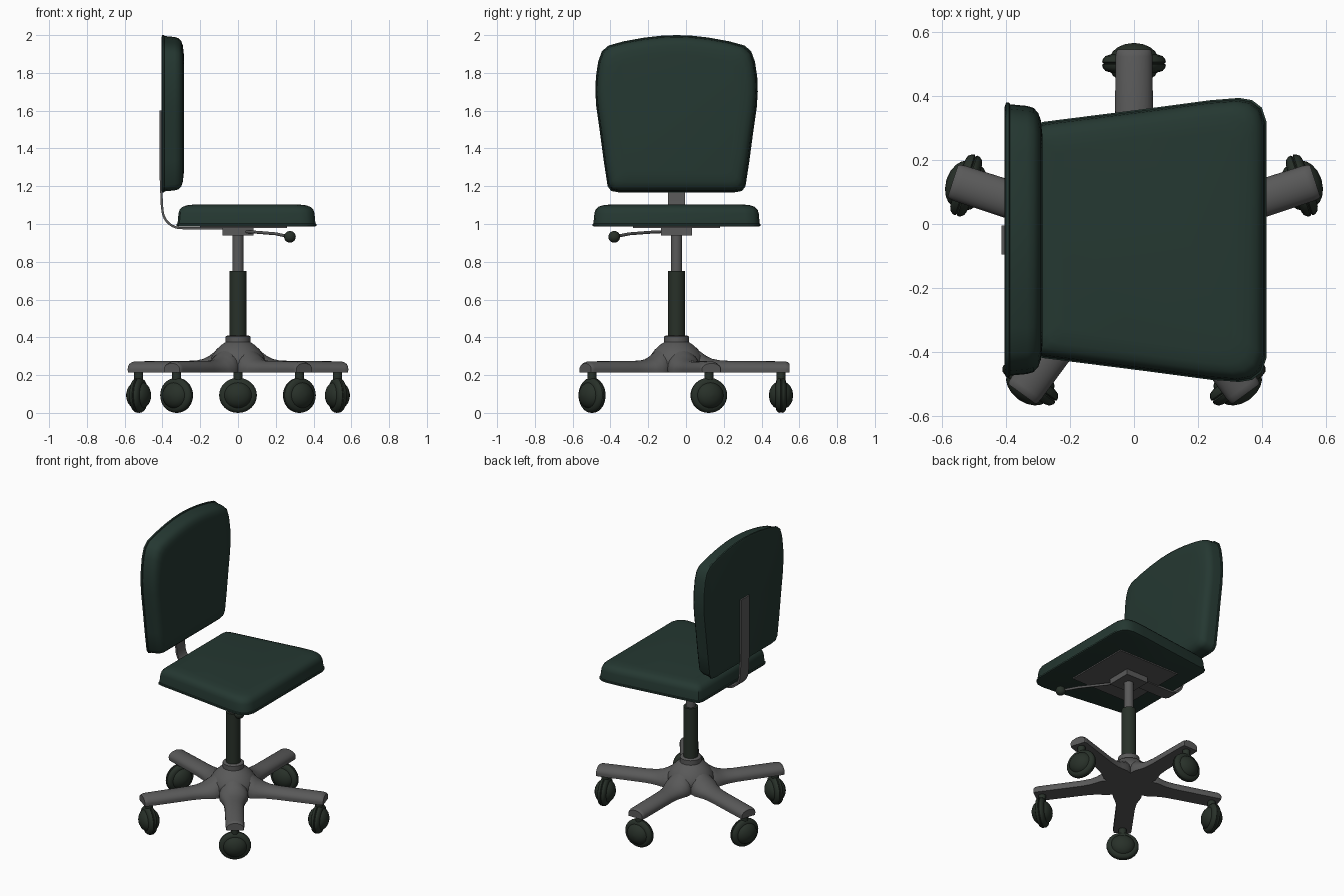
import bpy, bmesh, math
from mathutils import Matrix, Vector

if "Cube" in bpy.data.objects:
    bpy.data.objects.remove(bpy.data.objects["Cube"])

CY = -0.05  # the chair's centre line in y


def material(name, rgb):
    m = bpy.data.materials.new(name)
    m.diffuse_color = (*rgb, 1)
    m.use_nodes = True
    m.node_tree.nodes["Principled BSDF"].inputs["Base Color"].default_value = m.diffuse_color
    return m


GREEN = material("dark green fabric", (0.018, 0.039, 0.031))
PLASTIC = material("dark plastic", (0.021, 0.030, 0.022))
METAL = material("grey metal", (0.1, 0.1, 0.1))


def finish(name, bm, mat, angle=40):
    bmesh.ops.recalc_face_normals(bm, faces=bm.faces)
    me = bpy.data.meshes.new(name)
    bm.to_mesh(me)
    bm.free()
    ob = bpy.data.objects.new(name, me)
    bpy.context.collection.objects.link(ob)
    me.materials.append(mat)
    bpy.ops.object.select_all(action='DESELECT')
    ob.select_set(True)
    bpy.context.view_layer.objects.active = ob
    bpy.ops.object.shade_smooth_by_angle(angle=math.radians(angle))
    return ob


def loft(rings):
    """Closed solid through rings of equal point count."""
    bm = bmesh.new()
    vs = [[bm.verts.new(p) for p in r] for r in rings]
    n = len(vs[0])
    for a, b in zip(vs, vs[1:]):
        for i in range(n):
            j = (i + 1) % n
            bm.faces.new((a[i], a[j], b[j], b[i]))
    bm.faces.new(vs[0])
    bm.faces.new(vs[-1])
    return bm


def lathe(name, profile, mat, matrix, n=32, angle=40):
    rings = [[matrix @ Vector((r * math.cos(2 * math.pi * i / n), r * math.sin(2 * math.pi * i / n), z))
              for i in range(n)] for r, z in profile]
    return finish(name, loft(rings), mat, angle)


def box(name, size, loc, mat):
    bm = bmesh.new()
    bmesh.ops.create_cube(bm, size=1, matrix=Matrix.Translation(loc) @ Matrix.Diagonal((*size, 1)))
    return finish(name, bm, mat)


def cushion(name, half, layers, place):
    """half: outline points (w, l) with w >= 0, mirrored; layers: (height, inset)."""
    outline = half + [(-w, l) for w, l in reversed(half) if w > 0]
    ls = [l for _, l in outline]
    mid, hl = (max(ls) + min(ls)) / 2, (max(ls) - min(ls)) / 2
    hw = max(w for w, _ in half)
    rings = [[place(w * (1 - d / hw), mid + (l - mid) * (1 - d / hl), h) for w, l in outline]
             for h, d in layers]
    return finish(name, loft(rings), GREEN, 50)


# cushions: a thin lip around the shell, then a rounded pad
seat_half = [(0, -0.325), (0.33, -0.325), (0.36, -0.315), (0.37, -0.285), (0.41, 0.03), (0.438, 0.24),
             (0.445, 0.33), (0.438, 0.37), (0.415, 0.4), (0.37, 0.415), (0, 0.415)]
pad = [(0, 0.012), (0.004, 0), (0.014, 0), (0.017, 0.005), (0.07, 0.010), (0.09, 0.016),
       (0.105, 0.032), (0.113, 0.055), (0.118, 0.1)]
cushion("seat", seat_half, pad, lambda w, l, h: (l, CY + w, 0.986 + h))

back_half = [(0, 1.168), (0.31, 1.168), (0.347, 1.175), (0.365, 1.2), (0.385, 1.33), (0.405, 1.48),
             (0.425, 1.62), (0.43, 1.70), (0.427, 1.78), (0.415, 1.86), (0.395, 1.915), (0.36, 1.945),
             (0.28, 1.967), (0.17, 1.987), (0.08, 1.997), (0, 2.0)]
cushion("backrest", back_half, pad, lambda w, l, h: (-0.405 + h, CY + w, l))

# back support strip, bent from under the seat up behind the backrest
path = [(-0.08, 0.978), (-0.29, 0.978)]
path += [(-0.30 - 0.1 * math.sin(a), 1.078 - 0.1 * math.cos(a))
         for a in [math.radians(10 * k) for k in range(1, 9)]]
path += [(-0.403, 1.10), (-0.409, 1.25), (-0.409, 1.60)]
rings = []
for i, p in enumerate(path):
    a, b = Vector(path[max(i - 1, 0)]), Vector(path[min(i + 1, len(path) - 1)])
    t = (b - a).normalized() * 0.006
    rings.append([(p[0] - s * t.y, CY + y, p[1] + s * t.x)
                  for s, y in ((1, -0.045), (1, 0.045), (-1, 0.045), (-1, -0.045))])
finish("back_support", loft(rings), METAL)

# under-seat plate and mounting block
box("seat_plate", (0.46, 0.46, 0.012), (0.03, CY, 0.984), METAL)
box("seat_mount", (0.165, 0.165, 0.046), (0, CY, 0.963), METAL)

# height lever with ball knob
lever = [Vector(p) for p in ((-0.02, CY, 0.962), (0.09, -0.18, 0.957), (0.2, -0.30, 0.948), (0.275, -0.38, 0.932))]
for i, (a, b) in enumerate(zip(lever, lever[1:])):
    m = Matrix.Translation(a) @ (b - a).to_track_quat('Z', 'Y').to_matrix().to_4x4()
    lathe(f"lever_rod_{i + 1}", [(0.008, 0), (0.008, (b - a).length + 0.003)], METAL, m, 10)
bm = bmesh.new()
bmesh.ops.create_uvsphere(bm, u_segments=20, v_segments=12, radius=0.031, matrix=Matrix.Translation(lever[-1]))
finish("lever_knob", bm, PLASTIC)

# gas column
centre = Matrix.Translation((0, CY, 0))
lathe("column_sleeve", [(0.045, 0.39), (0.045, 0.75)], PLASTIC, centre)
lathe("column_piston", [(0.030, 0.74), (0.030, 0.96)], METAL, centre)

# star base: domed hub and five arms
lathe("base_hub", [(0.13, 0.216), (0.15, 0.26), (0.14, 0.30), (0.115, 0.335), (0.088, 0.36), (0.066, 0.374),
                   (0.066, 0.405), (0.055, 0.41)], METAL, centre)
# arm sections: distance from centre, half width, top height
sections = [(0.0, 0.05, 0.36), (0.07, 0.07, 0.355), (0.12, 0.09, 0.328), (0.155, 0.09, 0.303), (0.19, 0.078, 0.286),
            (0.23, 0.066, 0.278), (0.29, 0.06, 0.275), (0.575, 0.058, 0.273), (0.59, 0.056, 0.268),
            (0.597, 0.052, 0.262)]
# caster half profile: radius, distance along the axle
wheel = [(0.004, 0.064), (0.03, 0.060), (0.052, 0.050), (0.066, 0.038), (0.072, 0.028), (0.078, 0.027),
         (0.090, 0.023), (0.098, 0.013), (0.100, 0.004), (0.094, 0.0)]
wheel += [(r, -z) for r, z in reversed(wheel[:-1])]

for k in range(5):
    turn = centre @ Matrix.Rotation(math.radians(90 + 72 * k), 4, 'Z')
    rings = []
    for r, w, top in sections:
        arch = [(w * math.cos(math.pi * i / 12), 0.232 + (top - 0.232) * math.sin(math.pi * i / 12))
                for i in range(13)]
        rings.append([turn @ Vector((r, y, z)) for y, z in [(w * 0.97, 0.213)] + arch + [(-w * 0.97, 0.213)]])
    finish(f"base_arm_{k + 1}", loft(rings), METAL)
    hold = turn @ Matrix.Translation((0.553, 0, 0.093))
    lathe(f"caster_stem_{k + 1}", [(0.024, 0.07), (0.024, 0.13)], PLASTIC, hold, 16)
    lathe(f"caster_{k + 1}", wheel, PLASTIC,
          hold @ Matrix.Diagonal((1, 1, 0.93, 1)) @ Matrix.Rotation(math.pi / 2, 4, 'Y'), 32)
